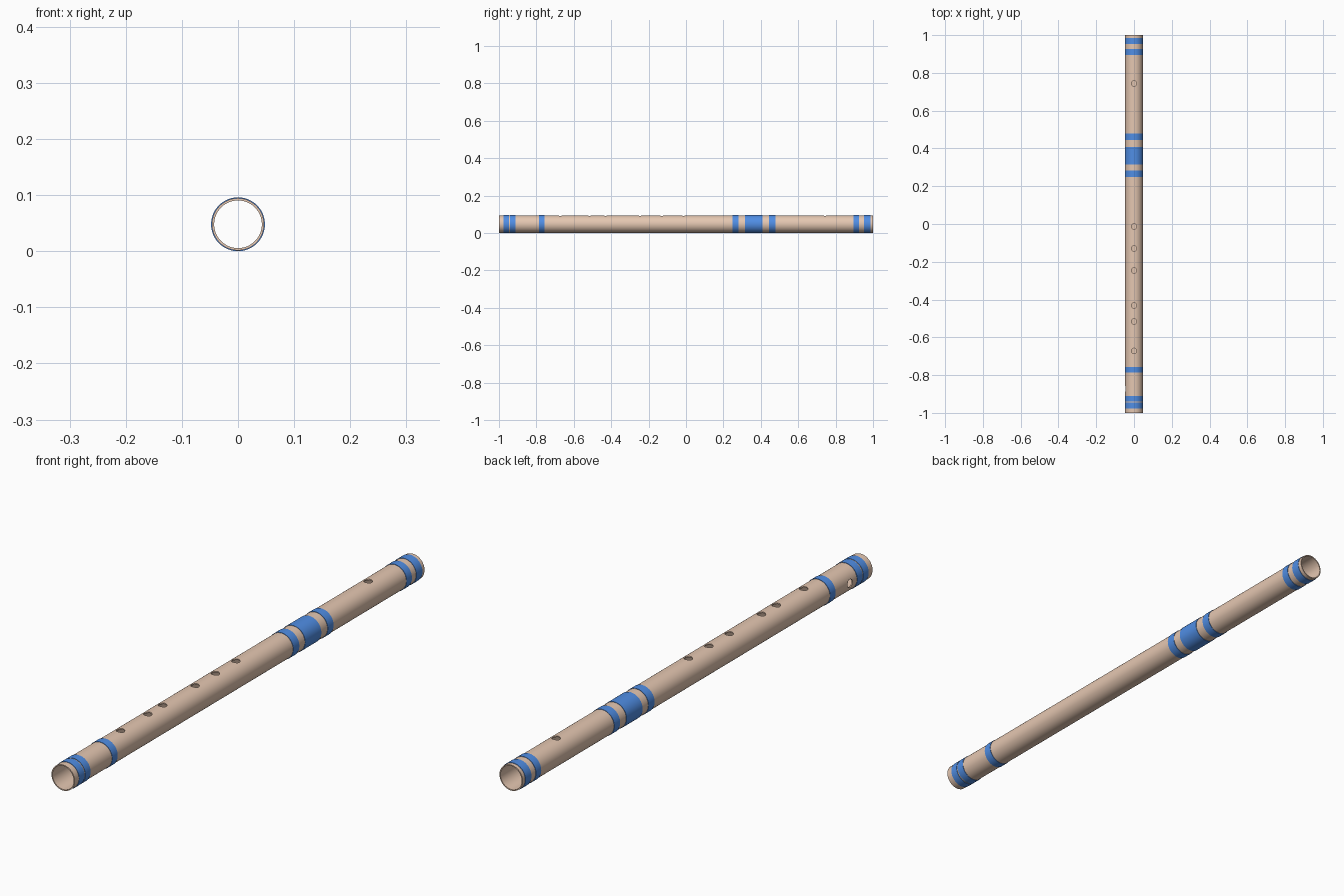
import bpy, bmesh, math
from mathutils import Matrix

if "Cube" in bpy.data.objects:
    bpy.data.objects.remove(bpy.data.objects["Cube"])

SEG = 64
R_BAND, R_OUT, R_IN = 0.048, 0.0465, 0.0425
CZ = R_BAND


def material(name, rgb):
    m = bpy.data.materials.new(name)
    m.diffuse_color = (*rgb, 1)
    m.use_nodes = True
    m.node_tree.nodes["Principled BSDF"].inputs["Base Color"].default_value = m.diffuse_color
    return m


wood = material("bamboo", (0.78, 0.57, 0.44))
blue = material("blue_thread", (0.08, 0.27, 0.78))


def add_object(name, bm, mat):
    bmesh.ops.recalc_face_normals(bm, faces=bm.faces)
    me = bpy.data.meshes.new(name)
    bm.to_mesh(me)
    bm.free()
    ob = bpy.data.objects.new(name, me)
    bpy.context.collection.objects.link(ob)
    me.materials.append(mat)
    return ob


def tube(name, profile, mat):
    """Revolve a closed (radius, y) profile around the flute axis."""
    bm = bmesh.new()
    rings = []
    for i in range(SEG):
        a = 2 * math.pi * i / SEG
        rings.append([bm.verts.new((r * math.cos(a), y, CZ + r * math.sin(a))) for r, y in profile])
    n = len(profile)
    for i in range(SEG):
        p, q = rings[i], rings[(i + 1) % SEG]
        for j in range(n):
            k = (j + 1) % n
            bm.faces.new((p[j], p[k], q[k], q[j]))
    return add_object(name, bm, mat)


def smooth(ob):
    bpy.ops.object.select_all(action='DESELECT')
    ob.select_set(True)
    bpy.context.view_layer.objects.active = ob
    bpy.ops.object.shade_smooth_by_angle(angle=math.radians(35))


# Hole positions along the tube: blow hole, six finger holes, one side hole
top_holes = [0.743, -0.013, -0.13, -0.246, -0.431, -0.516, -0.672]
side_hole = -0.872
HOLE_R = 0.0145

# Hollow body, with extra rings around each hole for clean shading
ys = sorted([-1, 1] + [y + d for y in top_holes + [side_hole] for d in (-0.025, 0.025)])
body = tube("flute_body", [(R_OUT, y) for y in ys] + [(R_IN, y) for y in reversed(ys)], wood)

# Hole cutters: vertical through the top wall, horizontal through the left wall
bm = bmesh.new()
for y in top_holes:
    bmesh.ops.create_cone(bm, cap_ends=True, segments=24, radius1=HOLE_R, radius2=HOLE_R, depth=0.06,
                          matrix=Matrix.Translation((0, y, CZ + 0.045)))
bmesh.ops.create_cone(bm, cap_ends=True, segments=24, radius1=HOLE_R, radius2=HOLE_R, depth=0.06,
                      matrix=Matrix.Translation((-0.045, side_hole, CZ)) @ Matrix.Rotation(math.pi / 2, 4, 'Y'))
cutter = add_object("hole_cutter", bm, wood)
cutter.hide_render = True

mod = body.modifiers.new("holes", 'BOOLEAN')
mod.operation = 'DIFFERENCE'
mod.solver = 'EXACT'
mod.object = cutter
bpy.context.view_layer.objects.active = body
bpy.ops.object.modifier_apply(modifier=mod.name)
bpy.data.objects.remove(cutter)
smooth(body)

# Blue thread bindings
bands = [(-0.976, -0.946), (-0.941, -0.911), (-0.787, -0.756), (0.248, 0.282),
         (0.316, 0.408), (0.445, 0.478), (0.896, 0.926), (0.952, 0.986)]
for i, (a, b) in enumerate(bands):
    ob = tube(f"thread_band_{i + 1}",
              [(R_OUT - 0.0005, a), (R_BAND, a), (R_BAND, b), (R_OUT - 0.0005, b)], blue)
    smooth(ob)
